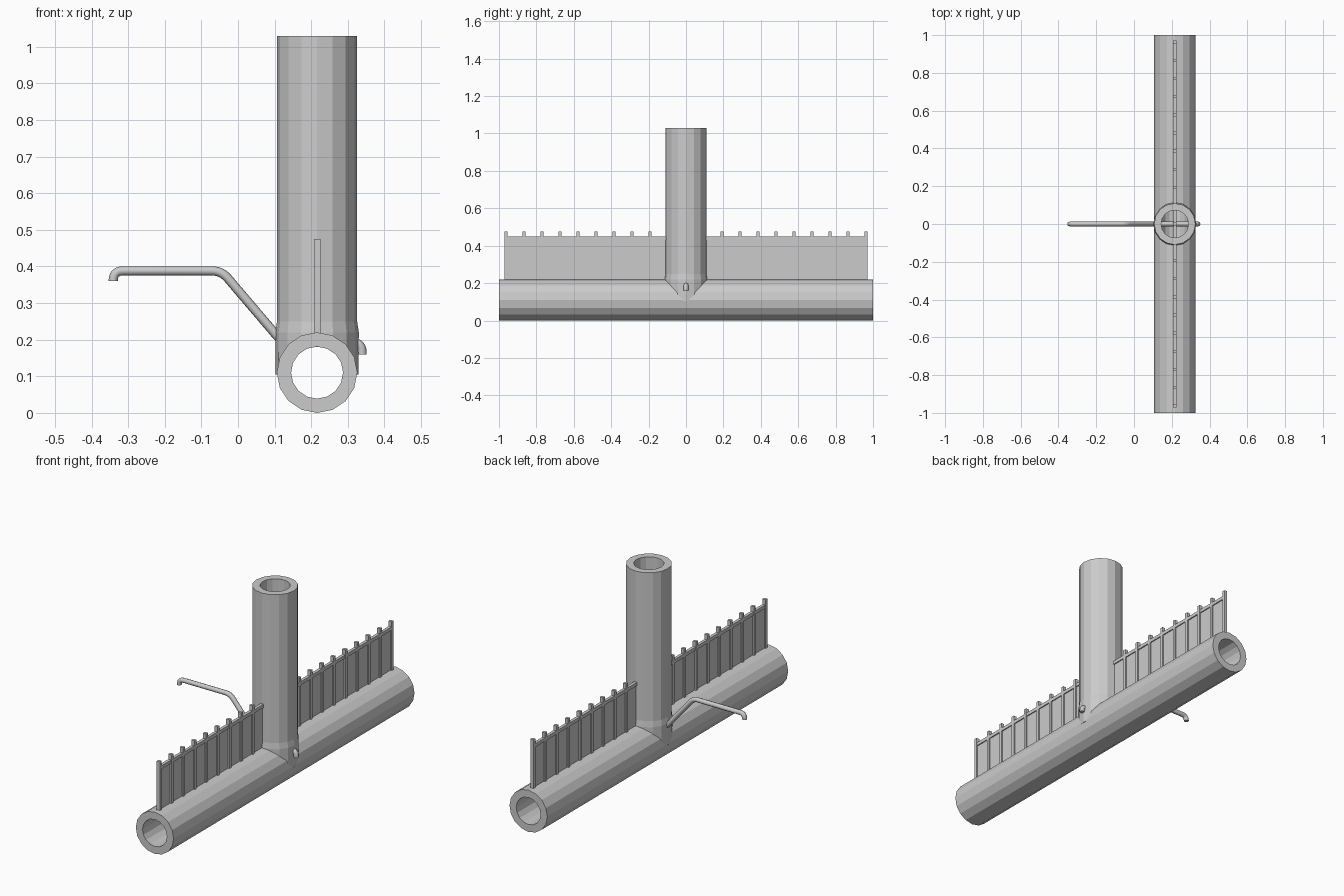
import bpy, bmesh, math
from mathutils import Vector

if "Cube" in bpy.data.objects:
    bpy.data.objects.remove(bpy.data.objects["Cube"])

CX, R, BORE, TOP = 0.216, 0.11, 0.071, 1.03


def new_object(name, bm):
    bmesh.ops.recalc_face_normals(bm, faces=bm.faces)
    mesh = bpy.data.meshes.new(name)
    bm.to_mesh(mesh)
    bm.free()
    ob = bpy.data.objects.new(name, mesh)
    bpy.context.collection.objects.link(ob)
    return ob


def tube_solid(name, profile, along_y=False, sides=16):
    """Capped solid from (radius, position) rings, along z or along y."""
    bm = bmesh.new()
    rings = []
    for r, h in profile:
        ring = []
        for i in range(sides):
            a = math.tau * i / sides
            u, v = r * math.cos(a), r * math.sin(a)
            ring.append(bm.verts.new((CX + u, h, R + v) if along_y else (CX + u, v, h)))
        rings.append(ring)
    for a, b in zip(rings, rings[1:]):
        for i in range(sides):
            j = (i + 1) % sides
            bm.faces.new((a[i], a[j], b[j], b[i]))
    bm.faces.new(rings[0])
    bm.faces.new(rings[-1])
    return new_object(name, bm)


def boolean(target, other, operation):
    mod = target.modifiers.new(operation.lower(), 'BOOLEAN')
    mod.operation, mod.object, mod.solver = operation, other, 'EXACT'
    bpy.context.view_layer.objects.active = target
    bpy.ops.object.modifier_apply(modifier=mod.name)
    bpy.data.objects.remove(other)


# Tee pipe: long horizontal pipe, upright with a slight weld collar, both bored out
pipe = tube_solid("tee_pipe", [(R, -1), (R, 1)], along_y=True)
boolean(pipe, tube_solid("upright", [(0.113, 0.105), (0.114, 0.22), (0.1095, 0.25), (0.1095, TOP)]), 'UNION')
boolean(pipe, tube_solid("bore_long", [(BORE, -1.1), (BORE, 1.1)], along_y=True), 'DIFFERENCE')
boolean(pipe, tube_solid("bore_upright", [(0.0725, 0.115), (0.0725, TOP + 0.1)]), 'DIFFERENCE')


# Fence: posts, top rail and thin infill panel running through the upright
def add_box(bm, size, centre):
    verts = bmesh.ops.create_cube(bm, size=1)["verts"]
    for v in verts:
        v.co = Vector(centre) + Vector([c * s for c, s in zip(v.co, size)])


bm = bmesh.new()
for i in range(21):
    add_box(bm, (0.018, 0.016, 0.265), (CX, -0.963 + i * 0.0963, 0.3425))
new_object("fence_posts", bm)

bm = bmesh.new()
add_box(bm, (0.016, 1.926, 0.018), (CX, 0, 0.439))
new_object("fence_rail", bm)

bm = bmesh.new()
add_box(bm, (0.005, 1.926, 0.225), (CX, 0, 0.3225))
new_object("fence_panel", bm)


# Thin bent pipe passing through the upright, corners rounded
def rounded(points, cut, steps=6):
    pts = [Vector(p) for p in points]
    out = [pts[0]]
    for p, q, r in zip(pts, pts[1:], pts[2:]):
        a, b = q + (p - q).normalized() * cut, q + (r - q).normalized() * cut
        for k in range(steps + 1):
            t = k / steps
            out.append(a * (1 - t) ** 2 + q * 2 * t * (1 - t) + b * t * t)
    return out + [pts[-1]]


path = rounded([(-0.341, 0, 0.36), (-0.341, 0, 0.388), (-0.045, 0, 0.388),
                (0.122, 0, 0.192), (0.339, 0, 0.192), (0.339, 0, 0.16)], 0.027)
curve = bpy.data.curves.new("bent_pipe", 'CURVE')
curve.dimensions = '3D'
curve.bevel_depth = 0.0125
curve.bevel_resolution = 2
curve.use_fill_caps = True
spline = curve.splines.new('POLY')
spline.points.add(len(path) - 1)
for sp, p in zip(spline.points, path):
    sp.co = (*p, 1)
bent = bpy.data.objects.new("bent_pipe", curve)
bpy.context.collection.objects.link(bent)
